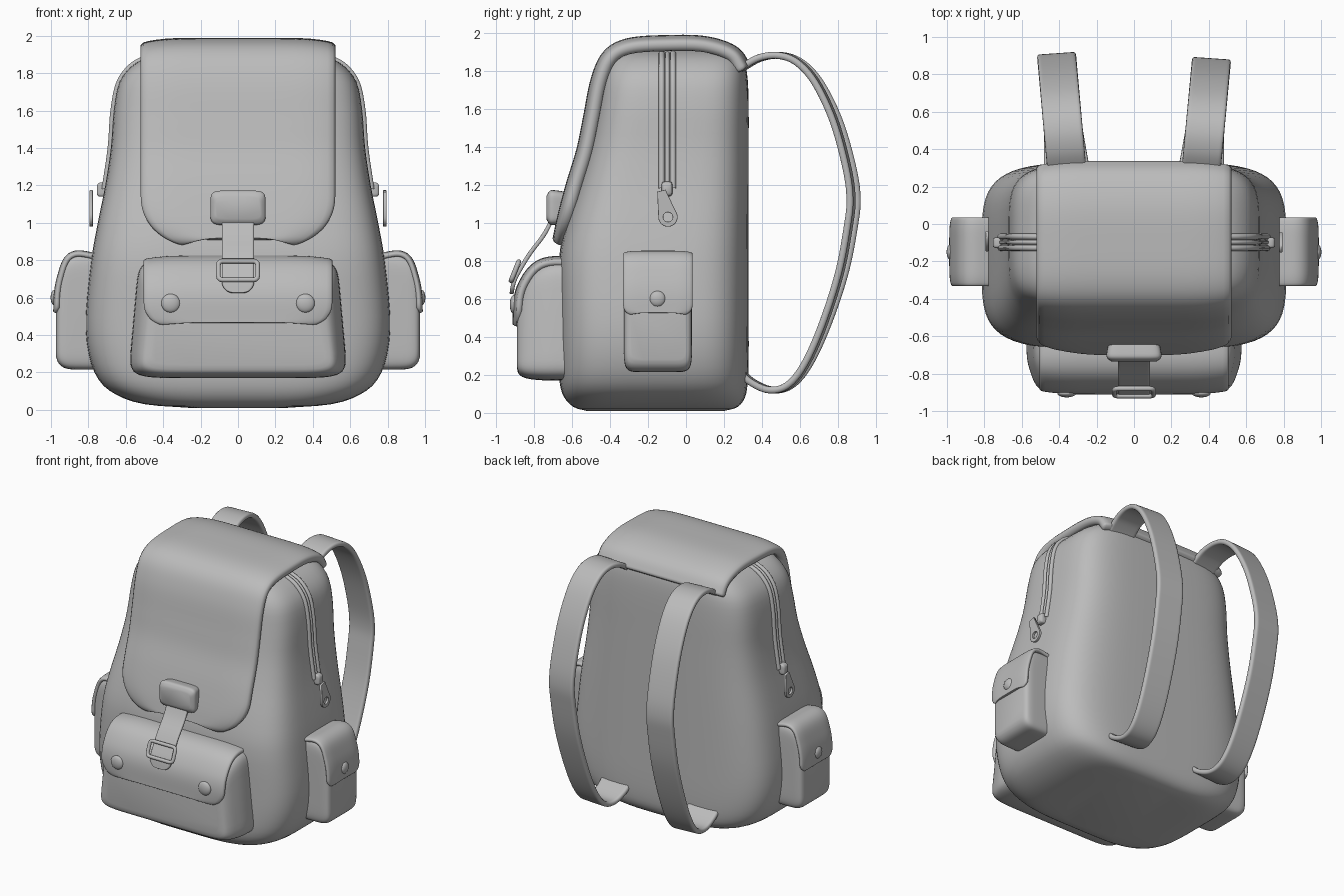
import bpy, bmesh, math
from mathutils import Vector

cube = bpy.data.objects.get("Cube")
if cube:
    bpy.data.objects.remove(cube, do_unlink=True)

GREY = (0.5, 0.5, 0.5, 1)
mat = bpy.data.materials.new("plain_grey")
mat.use_nodes = True
mat.diffuse_color = GREY
mat.node_tree.nodes["Principled BSDF"].inputs["Base Color"].default_value = GREY


def finish(name, bm):
    bmesh.ops.recalc_face_normals(bm, faces=bm.faces)
    mesh = bpy.data.meshes.new(name)
    bm.to_mesh(mesh)
    bm.free()
    obj = bpy.data.objects.new(name, mesh)
    bpy.context.collection.objects.link(obj)
    mesh.materials.append(mat)
    mesh.shade_smooth()
    return obj


def spline(pts, n):
    """Smooth curve through tuples of any size, n steps per span."""
    p = [Vector(q) for q in pts]
    p = [2 * p[0] - p[1]] + p + [2 * p[-1] - p[-2]]
    out = []
    for i in range(1, len(p) - 2):
        a, b, c, d = p[i - 1:i + 3]
        for k in range(n):
            t = k / n
            out.append(0.5 * (2 * b + (c - a) * t + (2 * a - 5 * b + 4 * c - d) * t * t
                              + (3 * b - a - 3 * c + d) * t ** 3))
    return out + [p[-2]]


def loft(name, rows, place, power, taper=0, n=3, segs=64):
    """Rounded-box sections; each row is (depth, half width, low, high)."""
    bm = bmesh.new()
    rings = []
    for t, half, lo, hi in spline(rows, n):
        ring = []
        for i in range(segs):
            ang = math.tau * (i + 0.5) / segs
            c, s = math.cos(ang), math.sin(ang)
            u = math.copysign(abs(c) ** (2 / power), c)
            v = math.copysign(abs(s) ** (2 / power), s)
            pos = place(u * half * (1 - taper * v), (lo + hi) / 2 + v * (hi - lo) / 2, t)
            ring.append(bm.verts.new(pos))
        rings.append(ring)
    for r, q in zip(rings, rings[1:]):
        for i in range(segs):
            j = (i + 1) % segs
            bm.faces.new((r[i], r[j], q[j], q[i]))
    bm.faces.new(rings[0])
    bm.faces.new(rings[-1])
    return finish(name, bm)


def ribbon(name, path, half, place, thick, corner=0, droop=0, flare=0):
    """Thick cloth strip along a (depth, height) path, with rounded end corners."""
    pts = spline(path, 5)
    if corner:                      # extra rows close to the rounded end
        a, b = pts[-2], pts[-1]
        pts[-1:] = [a.lerp(b, k) for k in (0.4, 0.7, 0.9, 1)]
    dist = [0.0]
    for a, b in zip(pts, pts[1:]):
        dist.append(dist[-1] + (b - a).length)
    edge = thick / half
    inner = 1 - edge * 0.6
    us = [-1] + [inner * (k / 5 - 1) for k in range(11)] + [1]
    bm = bmesh.new()
    grid = []
    for i, p in enumerate(pts):
        tan = (pts[min(i + 1, len(pts) - 1)] - pts[max(i - 1, 0)]).normalized()
        normal = Vector((-tan.y, tan.x))
        w = half
        left = dist[-1] - dist[i]
        if left < corner:
            w -= corner - math.sqrt(corner ** 2 - (corner - left) ** 2)
        w += flare * max(0, 1 - left / 0.25)
        row = []
        for u in us:
            q = p + normal * droop * abs(u) ** 8
            row.append(bm.verts.new(place(u * w, q.y, q.x)))
        grid.append(row)
    for r, q in zip(grid, grid[1:]):
        for j in range(len(us) - 1):
            bm.faces.new((r[j], r[j + 1], q[j + 1], q[j]))
    obj = finish(name, bm)
    solid = obj.modifiers.new("thickness", 'SOLIDIFY')
    solid.thickness, solid.offset = thick, 0
    sub = obj.modifiers.new("soft", 'SUBSURF')
    sub.levels = sub.render_levels = 1
    return obj


def curve(name, loops, radius=0, cyclic=False, flat=0):
    data = bpy.data.curves.new(name, 'CURVE')
    data.dimensions = '2D' if flat else '3D'
    if flat:
        data.fill_mode, data.extrude = 'BOTH', flat
    data.bevel_depth, data.bevel_resolution = radius, 3
    for pts in loops:
        sp = data.splines.new('POLY')
        sp.points.add(len(pts) - 1)
        for point, co in zip(sp.points, pts):
            point.co = (*co, 1)
        sp.use_cyclic_u = cyclic
    data.materials.append(mat)
    obj = bpy.data.objects.new(name, data)
    bpy.context.collection.objects.link(obj)
    return obj


def button(name, loc, scale):
    bm = bmesh.new()
    bmesh.ops.create_uvsphere(bm, u_segments=24, v_segments=14, radius=1)
    obj = finish(name, bm)
    obj.location, obj.scale = loc, scale


def front(a, b, t):
    return (a, -t, b)


# Main bag
loft("bag_body", [
    (0.01, 0.25, -0.52, 0.20), (0.03, 0.50, -0.59, 0.27), (0.08, 0.65, -0.64, 0.31),
    (0.16, 0.745, -0.665, 0.325), (0.3, 0.80, -0.67, 0.33), (0.5, 0.815, -0.67, 0.33),
    (0.8, 0.785, -0.67, 0.33), (1.0, 0.75, -0.63, 0.33), (1.2, 0.71, -0.57, 0.33),
    (1.4, 0.68, -0.515, 0.33), (1.6, 0.665, -0.475, 0.33), (1.75, 0.635, -0.45, 0.325),
    (1.84, 0.565, -0.42, 0.31), (1.89, 0.47, -0.38, 0.28), (1.92, 0.33, -0.3, 0.2)],
    lambda a, b, t: (a, b, t), 4.5)

# Lid folding from the back over the front
ribbon("top_flap", [
    (-0.315, 1.81), (-0.25, 1.90), (-0.1, 1.95), (0.1, 1.955), (0.3, 1.94), (0.41, 1.88),
    (0.47, 1.75), (0.51, 1.55), (0.545, 1.38), (0.60, 1.2), (0.645, 1.03), (0.67, 0.91)],
    0.52, front, 0.065, corner=0.23, droop=-0.03)

# Front pocket with its flap and buttons
loft("front_pocket", [
    (0.6, 0.56, 0.17, 0.81), (0.72, 0.555, 0.17, 0.80), (0.80, 0.535, 0.175, 0.76),
    (0.85, 0.515, 0.185, 0.69), (0.88, 0.49, 0.205, 0.61), (0.89, 0.45, 0.24, 0.54)],
    front, 9, taper=0.05)
ribbon("front_pocket_flap", [
    (0.6, 0.805), (0.72, 0.805), (0.80, 0.77), (0.86, 0.69), (0.89, 0.6), (0.895, 0.465)],
    0.505, front, 0.035, corner=0.1, droop=-0.02)
for side in (-1, 1):
    button("front_button", (side * 0.36, -0.905, 0.57), (0.05, 0.022, 0.05))

# Buckle: pad, strap, square ring
loft("buckle_pad", [(0.62, 0.13, 1.0, 1.16), (0.68, 0.145, 0.99, 1.17), (0.715, 0.145, 0.99, 1.17),
                    (0.735, 0.12, 1.02, 1.14)], front, 6)
ribbon("buckle_strap", [(0.69, 1.05), (0.745, 0.94), (0.82, 0.84), (0.875, 0.75), (0.905, 0.69),
                        (0.918, 0.625)], 0.087, front, 0.022, corner=0.06)
ring = []
for cx, cz, start in ((1, 1, 0), (-1, 1, 1), (-1, -1, 2), (1, -1, 3)):
    for k in range(4):
        ang = (start + k / 3) * math.pi / 2
        dx, dz = cx * 0.085 + 0.02 * math.cos(ang), cz * 0.03 + 0.02 * math.sin(ang)
        ring.append((dx, -0.9 + dz * 0.4, 0.745 + dz))
curve("buckle_ring", [ring], 0.013, True)

# Side pockets and zips, mirrored
for side, word in ((1, "left"), (-1, "right")):
    def out(a, b, t):
        return (side * t, a - 0.148, b)

    loft(word + "_pocket", [
        (0.7, 0.18, 0.215, 0.84), (0.87, 0.18, 0.215, 0.83), (0.93, 0.178, 0.225, 0.79),
        (0.96, 0.168, 0.25, 0.7), (0.972, 0.145, 0.28, 0.62)], out, 9)
    ribbon(word + "_pocket_flap", [
        (0.76, 0.825), (0.86, 0.84), (0.92, 0.805), (0.955, 0.71), (0.972, 0.62), (0.975, 0.525)],
        0.183, out, 0.026, corner=0.04, droop=-0.012)
    button(word + "_pocket_button", (side * 0.98, -0.15, 0.6), (0.022, 0.042, 0.042))

    track = spline([(0.47, 1.89), (0.565, 1.842), (0.635, 1.75), (0.667, 1.6), (0.682, 1.4),
                    (0.714, 1.18)], 6)
    for y, r in ((-0.128, 0.016), (-0.068, 0.016), (-0.098, 0.012)):
        curve(word + "_zip_rail", [[(side * p.x, y, p.y) for p in track]], r)
    loft(word + "_zip_slider", [(0.70, 0.028, 1.14, 1.215), (0.74, 0.028, 1.14, 1.215),
                                (0.755, 0.02, 1.15, 1.2)],
         lambda a, b, t: (side * t, a - 0.1, b), 5, segs=24)
    # Zip pull: drop-shaped plate with a hole
    arc = [math.radians(-200 + 220 * k / 16) for k in range(17)]
    drop = [(0.048 * math.cos(a), 0.048 * math.sin(a), 0) for a in arc]
    drop += [(0.02, 0.14, 0), (-0.02, 0.14, 0)]
    hole = [(0.028 * math.cos(math.tau * k / 16), 0.028 * math.sin(math.tau * k / 16), 0)
            for k in range(16)]
    pull = curve(word + "_zip_pull", [drop, hole], 0.003, True, flat=0.006)
    pull.location = (side * 0.785, -0.095, 1.03)
    pull.rotation_euler = (math.pi / 2, side * math.radians(-14), math.pi / 2)

# Shoulder straps, the right one reaching a little further back
for side, word, reach in ((1, "left", 0.955), (-1, "right", 1.0)):
    def back(a, b, t):
        depth = 0.3 + (t - 0.3) * reach - 0.07 * a * side
        return (side * (0.36 + 0.09 * (t - 0.3)) + a, depth, b)

    ribbon(word + "_shoulder_strap", [
        (0.24, 1.77), (0.32, 1.83), (0.4, 1.87), (0.5, 1.88), (0.6, 1.845), (0.7, 1.74),
        (0.8, 1.54), (0.87, 1.3), (0.895, 1.13), (0.88, 0.98), (0.83, 0.73), (0.735, 0.45),
        (0.64, 0.25), (0.55, 0.145), (0.45, 0.12), (0.35, 0.16), (0.28, 0.22)],
        0.105, back, 0.036, flare=0.02)
